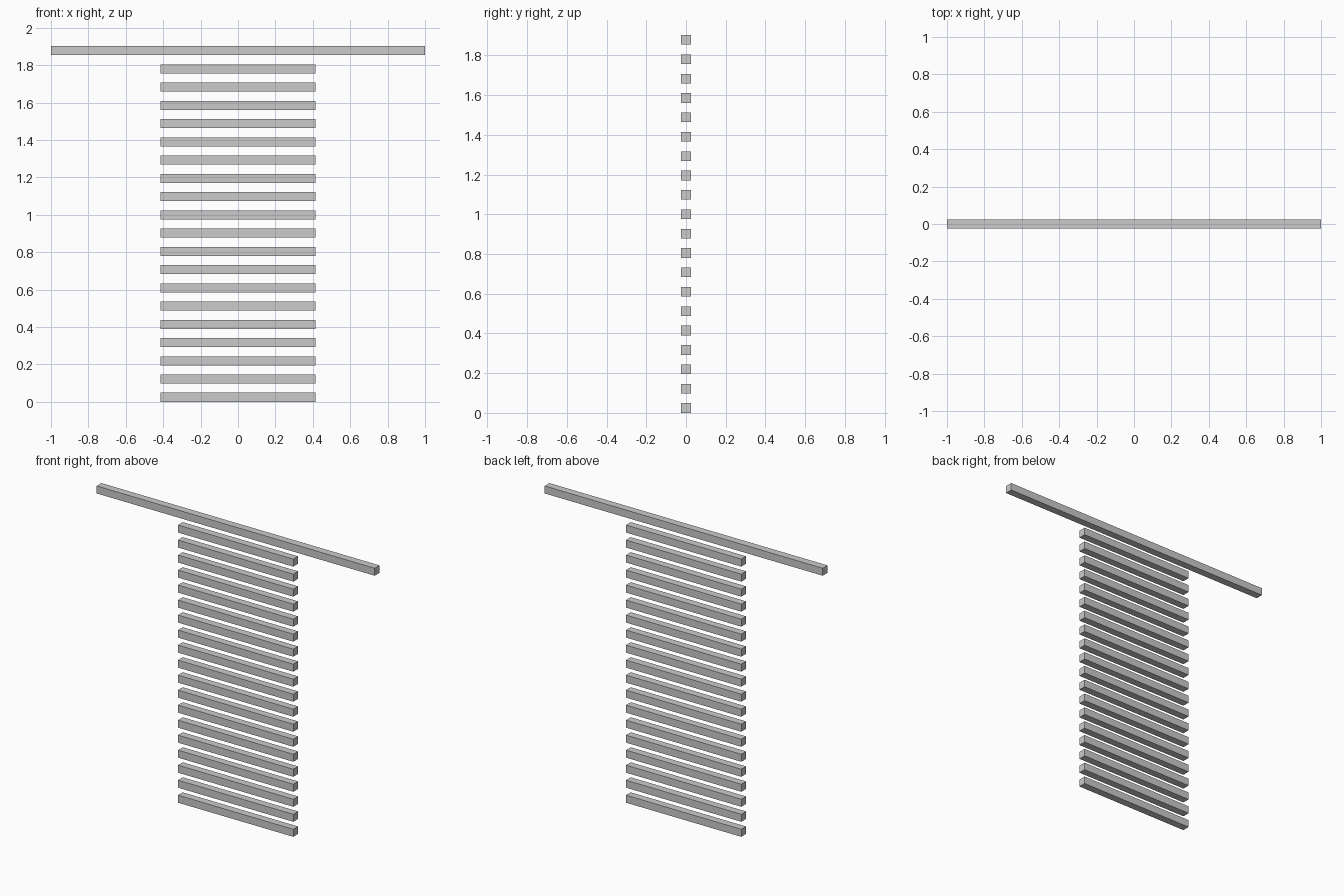
import bpy

if "Cube" in bpy.data.objects:
    bpy.data.objects.remove(bpy.data.objects["Cube"])

# Everything sits on a module: square bars one unit thick with one-unit gaps
U = 2 / 41


def bar(name, length, level):
    """Square bar along x, centred on the origin, at the given step up."""
    z = U / 2 + level * 2 * U
    bpy.ops.mesh.primitive_cube_add(size=1, location=(0, 0, z))
    ob = bpy.context.object
    ob.name = name
    ob.scale = (length, U, U)
    bpy.ops.object.transform_apply(location=False, rotation=False, scale=True)
    return ob


# Stack of short slats
for i in range(19):
    bar(f"slat_{i + 1:02d}", 17 * U, i)

# Long rail across the top
bar("top_rail", 41 * U, 19)
